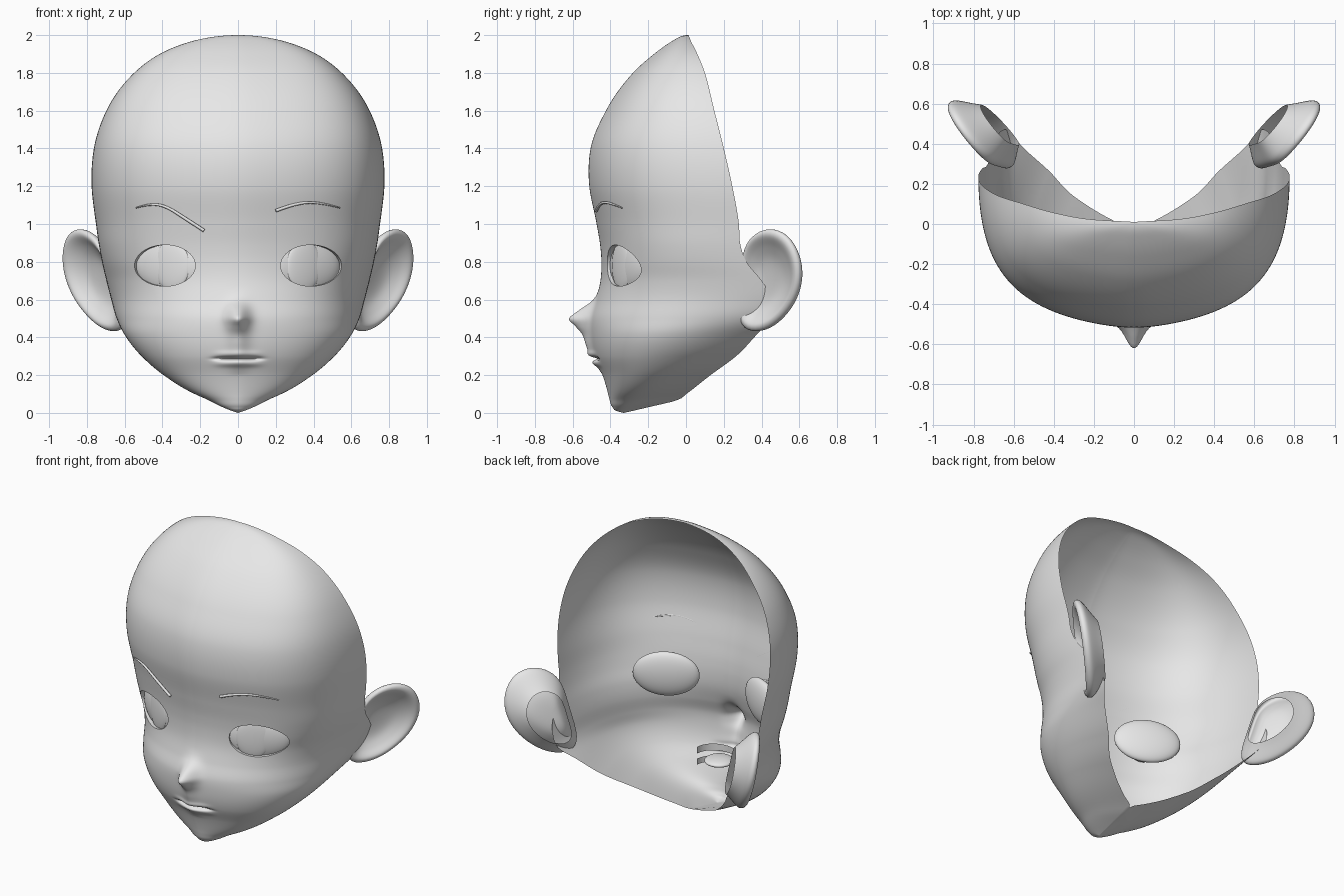
import bpy, bmesh, math
from mathutils import Matrix, Vector

cube = bpy.data.objects.get("Cube")
if cube:
    bpy.data.objects.remove(cube)

grey = bpy.data.materials.new("plain_grey")
grey.use_nodes = True
grey.diffuse_color = (0.8, 0.8, 0.8, 1)
grey.node_tree.nodes["Principled BSDF"].inputs["Base Color"].default_value = (0.8, 0.8, 0.8, 1)


def finish(bm, name, subdivide=0):
    """Turn a bmesh into a smooth shaded object."""
    bmesh.ops.recalc_face_normals(bm, faces=bm.faces)
    for face in bm.faces:
        face.smooth = True
    mesh = bpy.data.meshes.new(name)
    bm.to_mesh(mesh)
    bm.free()
    mesh.materials.append(grey)
    obj = bpy.data.objects.new(name, mesh)
    bpy.context.collection.objects.link(obj)
    if subdivide:
        mod = obj.modifiers.new("round", 'SUBSURF')
        mod.levels = mod.render_levels = subdivide
    return obj


def key(z):
    """Height remapped so that a round crown becomes a straight line."""
    return -math.sqrt(max(2 - z, 0))


def smooth_lookup(rows, column, z):
    """Smooth cubic interpolation of one table column over height."""
    i = 0
    while i < len(rows) - 2 and z > rows[i + 1][0]:
        i += 1

    def gap(k):
        return key(rows[k + 1][0]) - key(rows[k][0])

    def slope(k):
        return (rows[k + 1][column] - rows[k][column]) / gap(k)

    def tangent(k):
        if k == 0:
            return slope(0)
        if k == len(rows) - 1:
            return slope(k - 1)
        return (slope(k - 1) * gap(k) + slope(k) * gap(k - 1)) / (gap(k) + gap(k - 1))

    h = gap(i)
    t = (key(z) - key(rows[i][0])) / h
    return ((1 + 2 * t) * (1 - t) ** 2 * rows[i][column] + t * (1 - t) ** 2 * h * tangent(i)
            + t * t * (3 - 2 * t) * rows[i + 1][column] + t * t * (t - 1) * h * tangent(i + 1))


# Head sections: height, front depth, half width, inward tuck of the rim, rim depth
HEAD = [(0, -.33, 0, 1, -.33), (.01, -.368, .03, 1, -.285), (.03, -.39, .08, 1, -.2),
        (.07, -.407, .16, 1, -.04), (.1, -.415, .225, .82, .002), (.2, -.447, .385, .5, .13),
        (.3, -.492, .5, .39, .265), (.42, -.515, .595, .27, .38), (.5, -.515, .637, .16, .46),
        (.6, -.485, .67, .06, .46), (.7, -.462, .697, .01, .4), (.8, -.457, .72, 0, .32),
        (.88, -.463, .735, 0, .29), (1, -.483, .752, 0, .28), (1.2, -.522, .775, 0, .245),
        (1.4, -.515, .763, 0, .2), (1.6, -.433, .697, 0, .15), (1.8, -.288, .55, 0, .1),
        (1.9, -.175, .415, 0, .06), (1.96, -.09, .27, 0, .03), (2, .01, 0, 0, .01)]
# Nose ridge: height, projection
NOSE = [(0, 0), (.2, 0), (.3, .022), (.36, .03), (.42, .045), (.46, .078), (.5, .113),
        (.53, .085), (.6, .014), (.66, 0), (.7, 0), (2, 0)]
STEPS = 60


def bump(value, centre, size, power=2):
    return math.exp(-abs((value - centre) / size) ** power)


def bezier(t, a, b, c, d):
    s = 1 - t
    return s ** 3 * a + 3 * s * s * t * b + 3 * s * t * t * c + t ** 3 * d


def section(z):
    """Half section from the centre of the face round to the open rim."""
    front, width, tuck, rim_y = (smooth_lookup(HEAD, c, z) for c in range(1, 5))
    nose = max(smooth_lookup(NOSE, 1, z), 0)
    tuck = min(max(tuck, 0), 1)
    lips = .007 * bump(z, .312, .016) - .03 * bump(z, .287, .009) + .01 * bump(z, .26, .016)
    points = []
    for k in range(STEPS + 1):
        t = (k / STEPS) ** 1.3
        x = bezier(t, 0, .66 * width, width * (1 + .9 * tuck), width * (1 - tuck * tuck))
        y = bezier(t, front, front + .075 * width, front + .28 * (rim_y - front), rim_y)
        if t < .5:
            y += .11 * (math.hypot(x, .4 * width * (1 - 2 * t) ** 2 * .3) - x)
            y -= nose * bump(x, 0, .055) + lips * bump(x, 0, .115, 4)
        points.append((x, y))
    return points


def face_y(x, z):
    """Depth of the face surface at a point seen from the front."""
    x, pts = abs(x), section(z)
    for a, b in zip(pts, pts[1:]):
        if b[0] >= x:
            return a[1] + (b[1] - a[1]) * (x - a[0]) / max(b[0] - a[0], 1e-6)
    return pts[-1][1]


# Heights are denser at the chin, mouth, nose and crown
heights = [.2 * (k / 24) ** 2 for k in range(24)]
for start, end, count in ((.2, .34, 36), (.34, .6, 26), (.6, 1.8, 80)):
    heights += [start + (end - start) * k / count for k in range(count)]
heights += [2 - .2 * (1 - k / 24) ** 2 for k in range(25)]

EYE_X, EYE_Z, EYE_W, EYE_H = .387, .78, .161, .109

# Face shell, open at the back
bm = bmesh.new()
grid = []
for z in heights:
    half = section(z)
    full = [(-x, y) for x, y in reversed(half[1:])] + half
    grid.append([bm.verts.new((x, y, z)) for x, y in full])
for lower, upper in zip(grid, grid[1:]):
    for k in range(len(lower) - 1):
        bm.faces.new((lower[k], lower[k + 1], upper[k + 1], upper[k]))
bmesh.ops.remove_doubles(bm, verts=bm.verts, dist=.0004)

# Eye openings with a short lid turned inwards
for side in (-1, 1):
    def eye_radius(co):
        return math.hypot((co.x - side * EYE_X) / EYE_W, (co.z - EYE_Z) / EYE_H)
    inside = {f for f in bm.faces
              if f.calc_center_median().y < 0 and eye_radius(f.calc_center_median()) < 1}
    border = {e for f in inside for e in f.edges
              if any(g not in inside for g in e.link_faces)}
    bmesh.ops.delete(bm, geom=list(inside), context='FACES')
    border = [e for e in border if e.is_valid]
    for v in {v for e in border for v in e.verts}:
        r = eye_radius(v.co)
        v.co.x = side * EYE_X + (v.co.x - side * EYE_X) / r
        v.co.z = EYE_Z + (v.co.z - EYE_Z) / r
        v.co.y = face_y(v.co.x, v.co.z)
    lid = bmesh.ops.extrude_edge_only(bm, edges=border)["geom"]
    for v in lid:
        if isinstance(v, bmesh.types.BMVert):
            v.co += Vector((-.012 * side, .03, 0))
shell = finish(bm, "face_shell")
bpy.context.view_layer.objects.active = shell
shell.select_set(True)
bpy.ops.object.shade_smooth_by_angle(angle=math.radians(75))


def ellipsoid(name, centre, radii, turn=0):
    bm = bmesh.new()
    matrix = (Matrix.Translation(centre) @ Matrix.Rotation(turn, 4, 'Z')
              @ Matrix.Diagonal((*radii, 1)))
    bmesh.ops.create_uvsphere(bm, u_segments=40, v_segments=24, radius=1, matrix=matrix)
    return finish(bm, name)


# Ear: outline as (distance from the root, height), rings as (scale, offset)
OUTLINE = [(.02, .86), (.08, .94), (.19, .985), (.32, .95), (.4, .84), (.42, .72), (.38, .6),
           (.29, .5), (.18, .435), (.05, .425), (-.02, .5), (.01, .7)]
RINGS = [(.12, -.045), (.42, -.04), (.62, -.015), (.72, .0), (.8, .015), (.9, .03), (1, .018),
         (1.01, -.01), (.92, -.035), (.74, -.075), (.62, -.105)]


def build_ear(side, name):
    bm = bmesh.new()
    loops = []
    for scale, offset in RINGS:
        loop = []
        for d, z in OUTLINE:
            d, z = .14 + (d - .14) * scale, .69 + (z - .69) * scale
            x = .595 + .22 * (z - .45) + .61 * d + .79 * offset
            loop.append(bm.verts.new((side * x, .29 + .78 * d - .61 * offset, z)))
        loops.append(loop)
    count = len(OUTLINE)
    for a, b in zip(loops, loops[1:]):
        for k in range(count):
            n = (k + 1) % count
            bm.faces.new((a[k], a[n], b[n], b[k]))
    bm.faces.new(loops[0])
    finish(bm, name, 2)


def build_brow(name, path):
    """Thin tapered strand lying on the forehead."""
    curve = bpy.data.curves.new(name, 'CURVE')
    curve.dimensions = '3D'
    curve.bevel_depth = .008
    curve.bevel_resolution = 3
    curve.use_fill_caps = True
    spline = curve.splines.new('NURBS')
    spline.points.add(len(path) - 1)
    spline.use_endpoint_u = True
    spline.order_u = 3
    for point, (x, z, r) in zip(spline.points, path):
        point.co = (x, face_y(x, z) - .01, z, 1)
        point.radius = r
    curve.materials.append(grey)
    bpy.context.collection.objects.link(bpy.data.objects.new(name, curve))


for side, label in ((-1, "right"), (1, "left")):
    build_ear(side, label + "_ear")
    surface = Vector((side * EYE_X, face_y(EYE_X, EYE_Z), EYE_Z))
    inward = Vector((-.46 * side, .89, 0))
    across = Vector((-.022 * side, -.011, 0))
    turn = side * .48
    ellipsoid(label + "_eyeball", surface + inward * .066, (.205, .05, .145), turn)
    ellipsoid(label + "_iris", surface + across + inward * .032, (.105, .02, .13), turn)

build_brow("right_brow", [(-.54, 1.085, .4), (-.48, 1.105, .7), (-.39, 1.1, .9),
                          (-.28, 1.03, 1.1), (-.18, .965, 1.1)])
build_brow("left_brow", [(.2, 1.07, 1.1), (.29, 1.105, 1), (.42, 1.12, .8), (.54, 1.085, .4)])

# Mouth parts behind the lips: tongue and two curved rows of teeth
ellipsoid("tongue", (0, -.35, .275), (.09, .09, .025))
for name, base, top in (("upper_teeth", .3, .345), ("lower_teeth", .225, .265)):
    bm = bmesh.new()
    pairs = []
    for k in range(17):
        a = math.pi * k / 16
        x, y = .135 * math.cos(a), -.31 - .12 * math.sin(a)
        pairs.append([bm.verts.new((x, y, z)) for z in (base, top)])
    for a, b in zip(pairs, pairs[1:]):
        bm.faces.new((a[0], b[0], b[1], a[1]))
    finish(bm, name)
